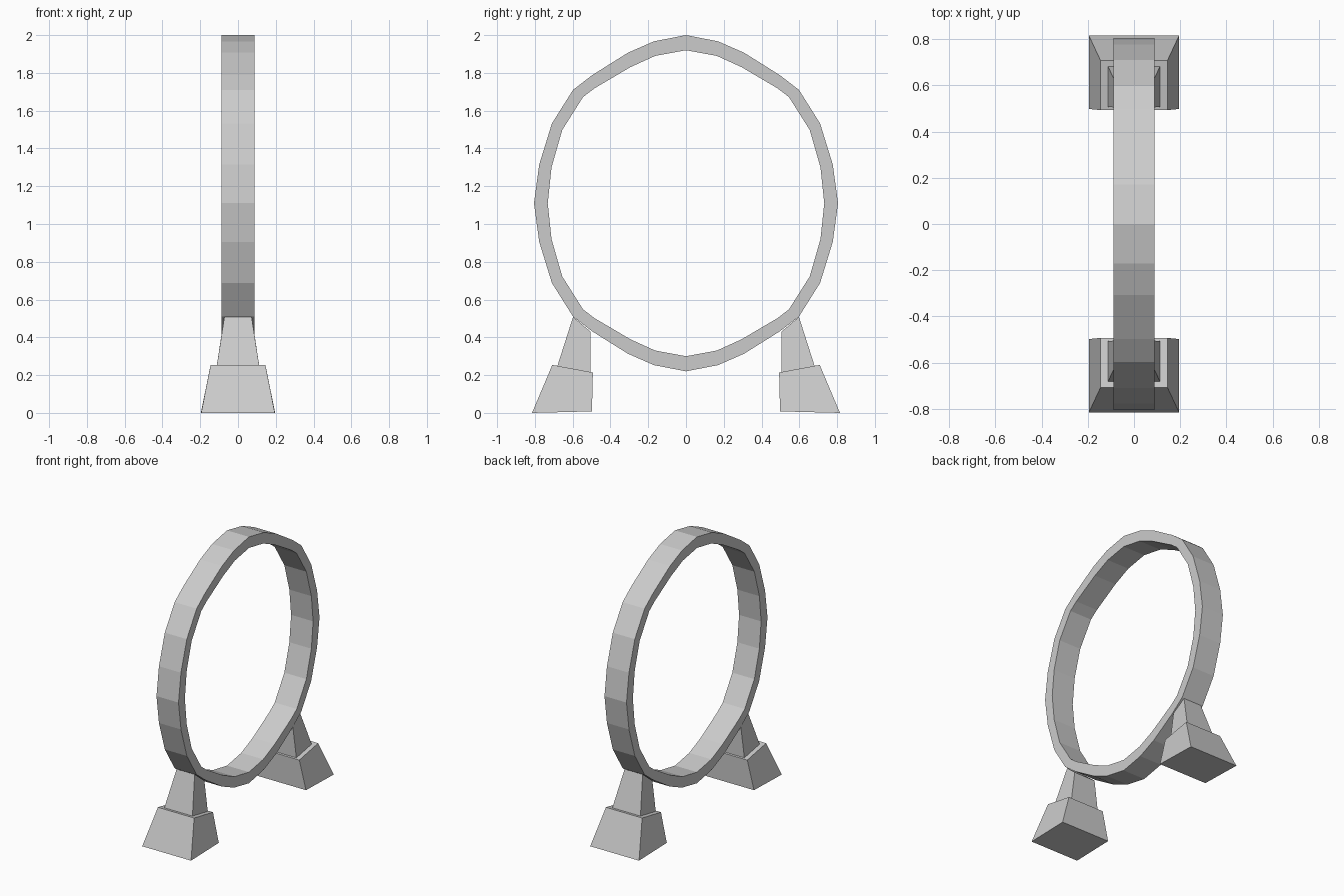
import bpy

if "Cube" in bpy.data.objects:
    bpy.data.objects.remove(bpy.data.objects["Cube"])

HALF_W = 0.088   # half width of the ring band
MID_Z = 1.11     # ring centre height


def make_object(name, verts, faces):
    mesh = bpy.data.meshes.new(name)
    mesh.from_pydata(verts, [], faces)
    mesh.update()
    obj = bpy.data.objects.new(name, mesh)
    bpy.context.collection.objects.link(obj)
    return obj


def full_loop(quarter):
    """Mirror a quarter profile (top to side) into a closed loop."""
    half = quarter + [(y, -z) for y, z in quarter[-2::-1]]
    return half + [(-y, z) for y, z in half[-2:0:-1]]


# Ring: quarter profiles as (y, z above centre)
outer = full_loop([(0, .89), (.17, .857), (.307, .797), (.497, .678), (.598, .6),
                   (.71, .422), (.777, .205), (.805, 0)])
inner = full_loop([(0, .81), (.163, .78), (.295, .72), (.485, .608), (.545, .562),
                   (.655, .388), (.712, .19), (.732, 0)])
n = len(outer)
verts = [(x, y, z + MID_Z) for loop, x in
         ((outer, -HALF_W), (outer, HALF_W), (inner, HALF_W), (inner, -HALF_W))
         for y, z in loop]
faces = []
for band in range(4):
    a, b = band * n, (band + 1) % 4 * n
    for i in range(n):
        j = (i + 1) % n
        faces.append((a + i, b + i, b + j, a + j))
make_object("ring", verts, faces)


def tapered_block(name, side, section):
    """section: four (half_x, y, z) corners: bottom outer, bottom inner, top inner, top outer."""
    verts = [(s * hx, side * y, z) for s in (-1, 1) for hx, y, z in section]
    faces = [(0, 1, 2, 3), (7, 6, 5, 4)]
    faces += [(i, i + 4, (i + 1) % 4 + 4, (i + 1) % 4) for i in range(4)]
    if side > 0:
        faces = [f[::-1] for f in faces]
    return make_object(name, verts, faces)


# Feet and the supports joining them to the ring
for label, side in (("front", -1), ("back", 1)):
    tapered_block(label + "_foot", side,
                  [(.195, .815, 0), (.195, .498, .008), (.145, .493, .214), (.145, .708, .254)])
    tapered_block(label + "_support", side,
                  [(.113, .682, .245), (.113, .506, .212), (.085, .505, .43), (.072, .598, .508)])

# Consistent outward normals
for obj in bpy.context.collection.objects:
    obj.select_set(True)
    bpy.context.view_layer.objects.active = obj
bpy.ops.object.mode_set(mode='EDIT')
bpy.ops.mesh.select_all(action='SELECT')
bpy.ops.mesh.normals_make_consistent(inside=False)
bpy.ops.object.mode_set(mode='OBJECT')
